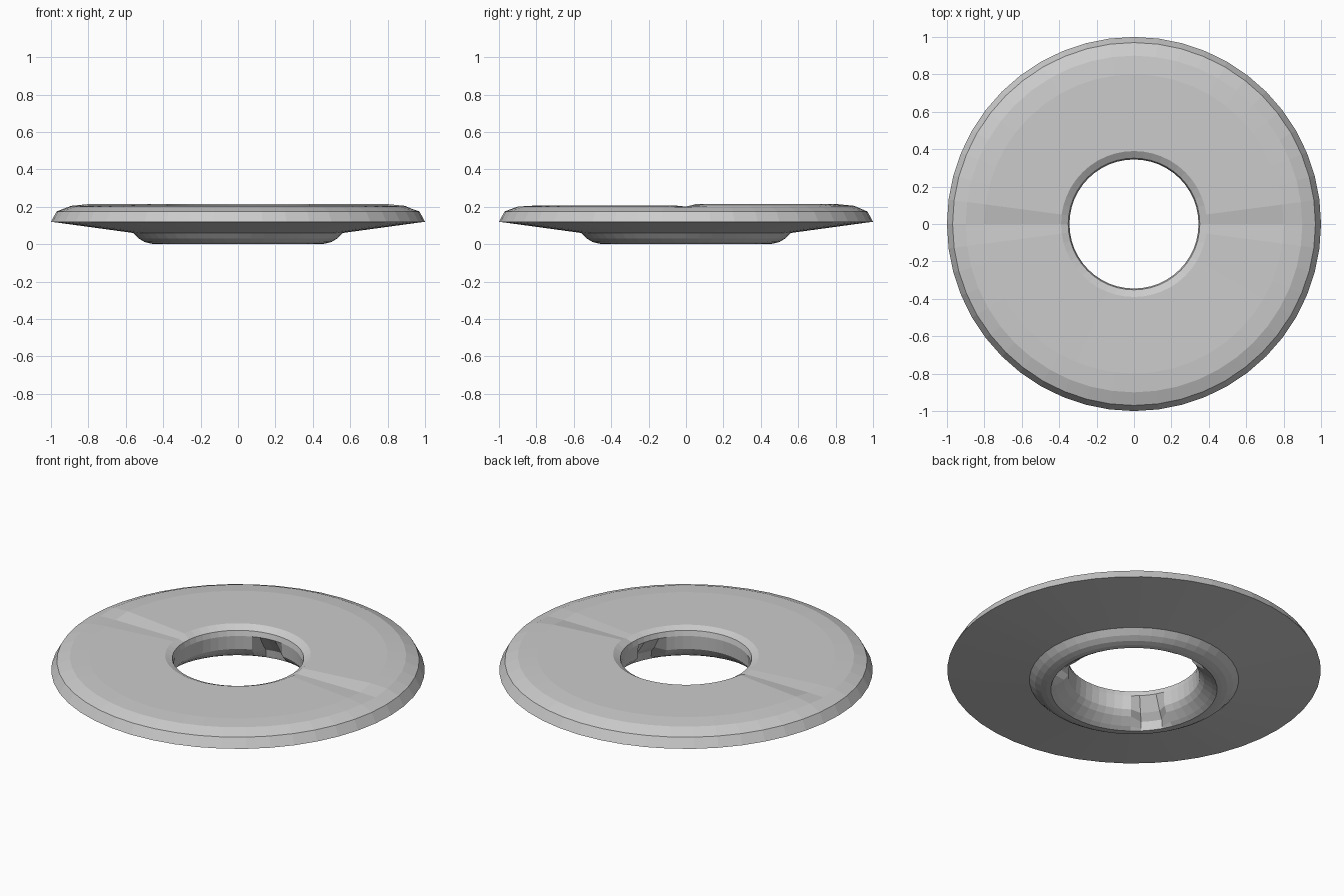
import bpy, bmesh, math

if "Cube" in bpy.data.objects:
    bpy.data.objects.remove(bpy.data.objects["Cube"])

SEG = 48

# closed cross-section (radius, height), starting at the inner wall
PROFILE = [
    (0.42, 0.015), (0.375, 0.05), (0.352, 0.08), (0.345, 0.16),   # flared bore
    (0.352, 0.19), (0.39, 0.212), (0.80, 0.213), (0.90, 0.204),   # top face
    (0.97, 0.175), (1.00, 0.12),                                  # outer rim
    (0.56, 0.06), (0.53, 0.03), (0.50, 0.012), (0.47, 0.004), (0.445, 0.0),  # boss below
]
TOP = (5, 6, 7)
NOTCH_ANGLES = (98, 218, 338)


def angle_gap(a, b):
    return abs((a - b + 180) % 360 - 180)


def top_offset(a):
    """Front half sits slightly lower, with a shallow fan-shaped dip at each side."""
    if min(angle_gap(a, 0), angle_gap(a, 180)) < 5:
        return -0.012
    return 0.002 if a < 180 else -0.006


def ring_point(i, a):
    r, z = PROFILE[i]
    if i in TOP:
        z += top_offset(a) * (0.5 if i == 7 else 1)
    # small locking notches low in the bore
    if i in (0, 1, 2) and min(angle_gap(a, n) for n in NOTCH_ANGLES) < 9:
        r, z = ((0.442, 0.012), (0.435, 0.05), (0.40, 0.085))[i]
    t = math.radians(a)
    return (r * math.cos(t), r * math.sin(t), z)


# revolved ring
bm = bmesh.new()
rings = []
for s in range(SEG):
    a = 360 * s / SEG
    rings.append([bm.verts.new(ring_point(i, a)) for i in range(len(PROFILE))])
n = len(PROFILE)
for s in range(SEG):
    p, q = rings[s], rings[(s + 1) % SEG]
    for i in range(n):
        j = (i + 1) % n
        bm.faces.new((p[i], p[j], q[j], q[i]))
bmesh.ops.recalc_face_normals(bm, faces=bm.faces)
mesh = bpy.data.meshes.new("flanged_ring")
bm.to_mesh(mesh)
bm.free()
ring = bpy.data.objects.new("flanged_ring", mesh)
bpy.context.collection.objects.link(ring)
